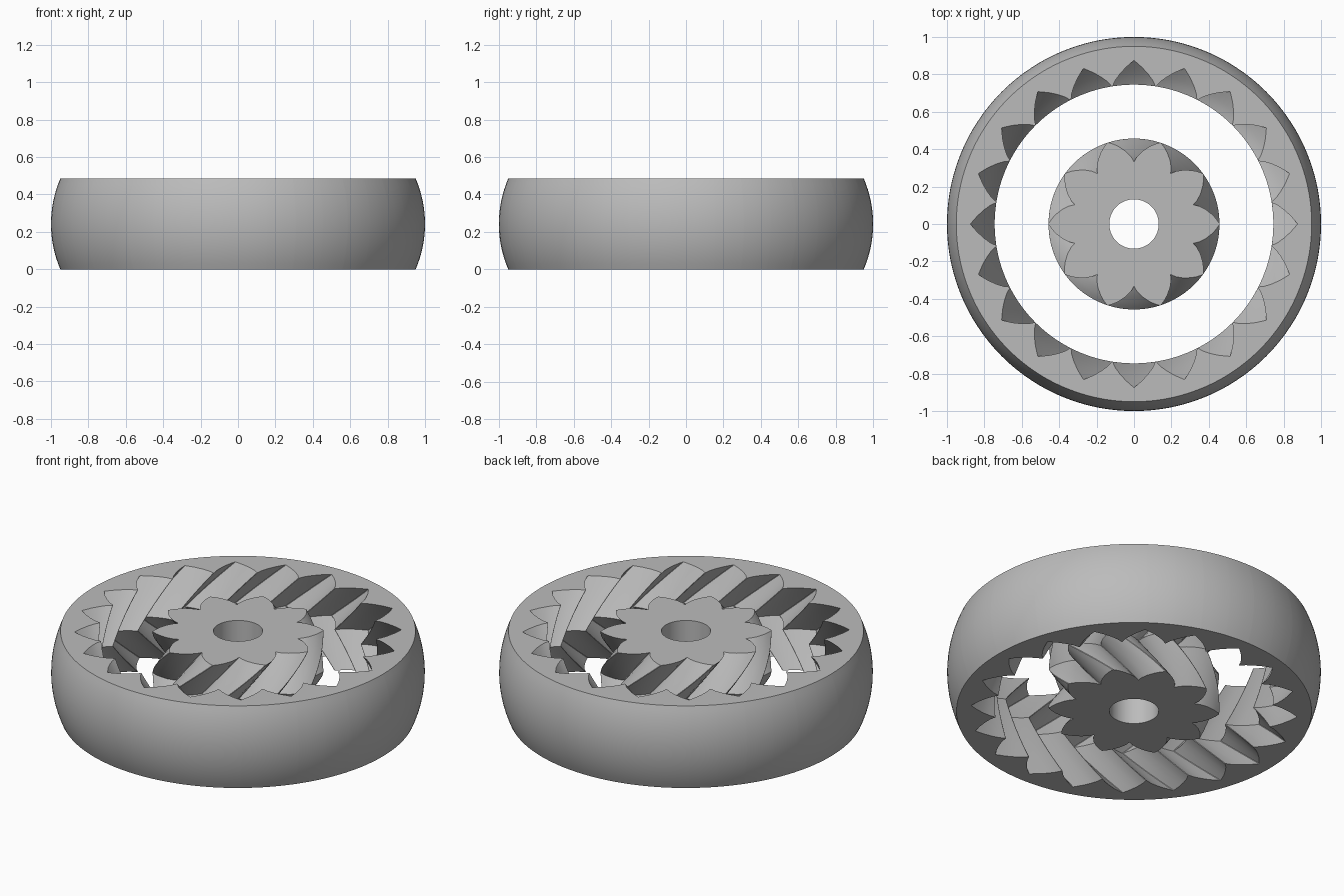
import bpy, bmesh, math

if "Cube" in bpy.data.objects:
    bpy.data.objects.remove(bpy.data.objects["Cube"], do_unlink=True)

HEIGHT = 0.485
SLICES = 16  # even, so one slice falls on the herringbone crest

# One grey plastic for both gears
grey = bpy.data.materials.new("light grey")
grey.use_nodes = True
color = (0.5, 0.5, 0.5, 1)
grey.diffuse_color = color
grey.node_tree.nodes["Principled BSDF"].inputs["Base Color"].default_value = color


def tooth_outline(flank, count):
    """Repeat a mirrored flank of (radius, half angle in degrees) around the circle."""
    one = [(r, -a) for r, a in flank] + [(r, a) for r, a in reversed(flank)]
    return [(r, math.radians(a + i * 360 / count)) for i in range(count) for r, a in one]


def gear(name, outline, pitch, wall):
    """Herringbone teeth on one side, a wall of revolution on the other."""
    bm = bmesh.new()
    levels = [i / SLICES for i in range(SLICES + 1)]
    loops = []
    for t in levels:
        twist = math.radians(pitch) * (1 - abs(2 * t - 1))
        loops.append([bm.verts.new((r * math.cos(a + twist), r * math.sin(a + twist), t * HEIGHT))
                      for r, a in outline])
    for t in reversed(levels):
        r = wall(t)
        loops.append([bm.verts.new((r * math.cos(a), r * math.sin(a), t * HEIGHT))
                      for _, a in outline])
    n = len(outline)
    for k, low in enumerate(loops):
        high = loops[(k + 1) % len(loops)]
        for i in range(n):
            j = (i + 1) % n
            bm.faces.new((low[i], low[j], high[j], high[i]))
    bmesh.ops.recalc_face_normals(bm, faces=bm.faces)
    mesh = bpy.data.meshes.new(name)
    bm.to_mesh(mesh)
    bm.free()
    mesh.materials.append(grey)
    obj = bpy.data.objects.new(name, mesh)
    bpy.context.collection.objects.link(obj)
    bpy.ops.object.select_all(action="DESELECT")
    obj.select_set(True)
    bpy.context.view_layer.objects.active = obj
    bpy.ops.object.shade_smooth_by_angle(angle=math.radians(28))


def barrel(t):
    """Crowned outer wall: a circular arc bulging at mid height."""
    half, bulge = HEIGHT / 2, 0.05
    radius = (half ** 2 + bulge ** 2) / (2 * bulge)
    return 1 - radius + math.sqrt(radius ** 2 - ((2 * t - 1) * half) ** 2)


# Outer ring with internal teeth: the flank describes one gap
ring_gap = [(0.745, 8.85), (0.775, 7.4), (0.805, 5.4), (0.838, 3), (0.873, 0.15)]
gear("outer_ring_gear", tooth_outline(ring_gap, 20), 18, barrel)

# Central gear with external teeth and a round bore
sun_tooth = [(0.335, 17.8), (0.36, 15.5), (0.39, 11.7), (0.42, 7.1), (0.44, 3.7), (0.457, 0.3)]
gear("center_gear", tooth_outline(sun_tooth, 10), -36, lambda t: 0.132)
